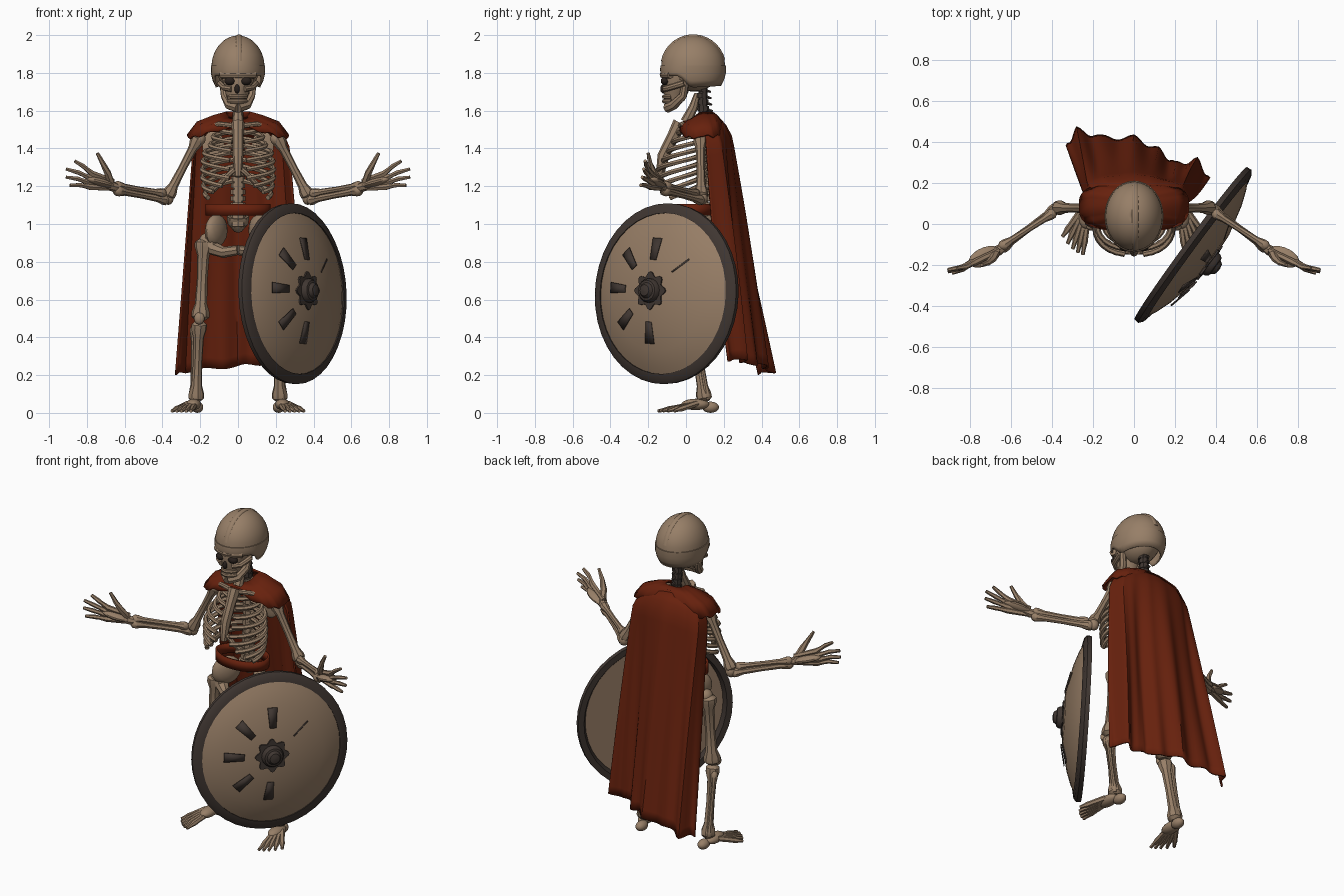
import bpy, bmesh, math
from math import sin, cos, pi
from mathutils import Vector, Matrix

cube = bpy.data.objects.get("Cube")
if cube:
    bpy.data.objects.remove(cube)


def material(name, rgb):
    m = bpy.data.materials.new(name)
    m.use_nodes = True
    m.diffuse_color = (*rgb, 1)
    m.node_tree.nodes["Principled BSDF"].inputs["Base Color"].default_value = (*rgb, 1)
    return m


BONE = material("bone", (0.31, 0.212, 0.137))
WOOD = material("shield_tan", (0.31, 0.208, 0.133))
RED = material("red_cloth", (0.135, 0.015, 0.004))
DARK = material("dark_metal", (0.05, 0.037, 0.031))
HOLLOW = material("hollow_shadow", (0.022, 0.015, 0.012))
made = []


def finish(name, bm, mat, solid=0):
    bmesh.ops.recalc_face_normals(bm, faces=bm.faces)
    mesh = bpy.data.meshes.new(name)
    bm.to_mesh(mesh)
    bm.free()
    mesh.materials.append(mat)
    ob = bpy.data.objects.new(name, mesh)
    bpy.context.collection.objects.link(ob)
    if solid:
        mod = ob.modifiers.new("thickness", "SOLIDIFY")
        mod.thickness = solid
        mod.offset = 0
    made.append(ob)
    return ob


def grid(name, rows, mat, closed=True, cap=False, loop=False, solid=0):
    """Skin a list of point rows."""
    bm = bmesh.new()
    vs = [[bm.verts.new(p) for p in row] for row in rows]
    n = len(rows[0])
    for i in range(len(vs) if loop else len(vs) - 1):
        a, b = vs[i], vs[(i + 1) % len(vs)]
        for j in range(n if closed else n - 1):
            k = (j + 1) % n
            bm.faces.new((a[j], a[k], b[k], b[j]))
    if cap:
        bm.faces.new(vs[0])
        bm.faces.new(vs[-1])
    return finish(name, bm, mat, solid)


def tube(name, pts, radii, mat=BONE, sides=8, flat=1):
    pts = [Vector(p) for p in pts]
    if not isinstance(radii, (list, tuple)):
        radii = [radii] * len(pts)
    rows = []
    for i, p in enumerate(pts):
        d = pts[min(i + 1, len(pts) - 1)] - pts[max(i - 1, 0)]
        q = d.to_track_quat("Z", "Y")
        rows.append([p + q @ Vector((flat * radii[i] * cos(2 * pi * j / sides),
                                     radii[i] * sin(2 * pi * j / sides), 0)) for j in range(sides)])
    return grid(name, rows, mat, cap=True)


def long_bone(name, p, q, r):
    """Slim shaft with knobbed ends."""
    p, q = Vector(p), Vector(q)
    shape = ((0, .6), (.04, 1.1), (.1, 1.1), (.2, .75), (.5, .65), (.8, .75), (.9, 1.1), (.96, 1.1), (1, .6))
    return tube(name, [p.lerp(q, t) for t, _ in shape], [r * k for _, k in shape])


def ball(name, loc, size, mat=BONE, aim=None):
    bm = bmesh.new()
    q = Vector(aim).to_track_quat("Z", "Y").to_matrix().to_4x4() if aim else Matrix()
    bmesh.ops.create_uvsphere(bm, u_segments=14, v_segments=9, radius=1,
                              matrix=Matrix.Translation(loc) @ q @ Matrix.Diagonal((*size, 1)))
    return finish(name, bm, mat)


def lathe(name, profile, mat, frame, sides=40, **kw):
    rows = [[frame @ Vector((r * cos(2 * pi * j / sides), r * sin(2 * pi * j / sides), z))
             for j in range(sides)] for r, z in profile]
    return grid(name, rows, mat, **kw)


# Skull
ball("cranium", (0, .04, 1.83), (.118, .145, .13))
tube("face", [(0, -.03, 1.82), (0, -.045, 1.76), (-.005, -.055, 1.7), (-.005, -.06, 1.655)],
     [.09, .086, .066, .05], sides=12)
tube("brow", [(s * .088, -.06 - .06 * cos(s * 1.2), 1.79) for s in (-1, -.5, 0, .5, 1)], .02)
ball("nose_hollow", (-.005, -.12, 1.715), (.014, .016, .024), HOLLOW)
for s in (-1, 1):
    ball("eye_socket", (s * .043, -.112, 1.757), (.03, .022, .022), HOLLOW)
    tube("cheekbone", [(s * .035, -.112, 1.715), (s * .075, -.085, 1.722), (s * .095, -.01, 1.745)], .016)
    tube("jaw_side", [(s * .082, .0, 1.76), (s * .07, -.015, 1.68), (s * .045, -.065, 1.63),
                      (0, -.098, 1.615)], [.018, .022, .026, .027])
for z in (1.65, 1.674):
    tube("teeth", [(.045 * sin(a) - .003, -.07 - .045 * cos(a), z) for a in (-1.4, -.7, 0, .7, 1.4)], .012)

# Helmet with brow band and neck guard
rows = []
for i in range(13):
    row = []
    for j in range(48):
        a = 2 * pi * j / 48
        guard = min(max((sin(a) + .45) / .35, 0), 1)
        rim = 1.785 - .06 * guard + .008 * max(sin(a), 0)
        low = math.asin((rim - 1.825) / .168)
        band = math.asin(.01 / .168)
        phi = low + (band - low) * i / 3 if i < 4 else band + (pi / 2 - .03 - band) * (i - 4) / 8
        k = 1.025 if i < 4 else 1
        row.append((.137 * k * cos(phi) * cos(a), .038 + .166 * k * cos(phi) * sin(a), 1.825 + .168 * sin(phi)))
    rows.append(row)
grid("helmet", rows, BONE, solid=.01)
ball("helmet_crown", (0, .038, 1.985), (.02, .02, .01))
tube("helmet_crest", [(.005, .038 - .166 * cos(t), 1.828 + .168 * sin(t))
                      for t in [.2 + .18 * i for i in range(16)]], .008, flat=2)

# Spine and neck
for i in range(22):
    z = 1.0 + i * .034
    neck = z > 1.57
    y = .09 + .02 * sin((z - 1) * 5)
    r = .03 if neck else .042 - .012 * (z - 1) / .6
    tube("vertebra", [(0, y, z - .013), (0, y, z + .013)], r, DARK if neck else BONE)
    tube("vertebra_spur", [(0, y, z), (0, y + .05, z - .015)], [.013, .006], DARK if neck else BONE, 6)
tube("spinal_core", [(0, .09, .98), (0, .1, 1.3), (0, .09, 1.57)], .026)
tube("neck_core", [(0, .09, 1.55), (0, .09, 1.74)], .024, DARK)
tube("throat", [(0, .06, 1.69), (0, .04, 1.62), (0, .0, 1.54)], [.016, .024, .03])

# Rib cage
for s in (-1, 1):
    for i in range(9):
        w = .18 * sin(.75 + i * .155) + (.01 if i > 2 else -.01)
        depth = .07 + .055 * min(i / 4, 1)
        end = 2.95 if i < 6 else 2.75 - .35 * (i - 6)
        pts = []
        for k in range(13):
            a = .1 + (end - .1) * k / 12
            pts.append((s * w * sin(a) ** .85, .1 - depth + depth * cos(a),
                        1.53 - i * .037 - (.04 + .009 * i) * a / pi * 1.3))
        tube("rib", pts, .0135, sides=6)
    tube("costal_arch", [(s * .02, -.135, 1.29), (s * .07, -.135, 1.24), (s * .13, -.09, 1.18)], .015)
    tube("collarbone", [(s * .02, -.03, 1.52), (s * .1, -.02, 1.53), (s * .21, .06, 1.48)], .014)
    ball("shoulder_blade", (s * .13, .13, 1.41), (.06, .012, .085))
tube("breastbone", [(0, -.03, 1.535), (0, -.07, 1.46), (0, -.12, 1.36), (0, -.14, 1.25)],
     [.04, .032, .032, .02], flat=.9)

# Pelvis and belt
tube("sacrum", [(0, .1, 1.04), (0, .11, 1.0), (0, .12, .96)], [.06, .055, .02])
for s in (-1, 1):
    ball("hip_wing", (s * .115, .05, .965), (.04, .09, .085), aim=(s * .35, -.5, 1))
    tube("pelvic_arch", [(s * .15, .04, .93), (s * .13, .03, .87), (s * .075, -.015, .85), (0, -.04, .862)],
         [.045, .04, .03, .026])
belt = [(.165, 1.045), (.165, 1.105)]
grid("belt", [[(r * cos(pi * j / 16), .045 + .65 * r * sin(pi * j / 16), z) for j in range(32)]
              for r, z in belt], RED, solid=.012)

# Arms and legs
for s in (-1, 1):
    def P(x, y, z):
        return Vector((s * x, y, z))
    ball("shoulder_joint", P(.205, .075, 1.45), (.035, .035, .035))
    long_bone("upper_arm", P(.205, .075, 1.465), P(.375, .08, 1.14), .033)
    long_bone("forearm_outer", P(.37, .085, 1.125), P(.655, -.125, 1.18), .026)
    long_bone("forearm_inner", P(.385, .06, 1.16), P(.655, -.115, 1.205), .023)
    ball("elbow", P(.37, .085, 1.135), (.03, .03, .034))
    tube("wrist", [P(.62, -.1, 1.187), P(.66, -.128, 1.197), P(.71, -.15, 1.21)], [.018, .026, .024])
    ball("palm", P(.73, -.16, 1.22), (.046, .022, .085), aim=P(.9, -.4, .25))
    for k in range(4):
        root = P(.66, -.128, 1.188 + .013 * k)
        knuckle = P(.79 - .008 * abs(k - 1), -.185, 1.195 + .024 * k)
        tip = P((.89, .91, .91, .865)[k], -.24 + .008 * k, 1.205 + .043 * k)
        mid = knuckle.lerp(tip, .5) + Vector((0, -.008, .006))
        tube("finger", [root, knuckle, knuckle.lerp(mid, .6), mid, tip], [.014, .017, .012, .013, .009], sides=6)
    tube("thumb", [P(.67, -.13, 1.21), P(.69, -.17, 1.27), P(.715, -.19, 1.32), P(.745, -.2, 1.375)],
         [.02, .019, .014, .009], sides=6)

    ball("hip_joint", P(.165, .04, .91), (.042, .042, .042))
    long_bone("thigh_bone", P(.18, .04, .92), P(.2, .025, .49), .044)
    ball("kneecap", P(.205, -.015, .5), (.028, .018, .032))
    long_bone("shin_bone", P(.205, .025, .485), P(.222, .1, .06), .038)
    long_bone("calf_bone", P(.235, .05, .46), P(.24, .115, .07), .018)
    ball("heel", P(.215, .13, .03), (.032, .045, .03))
    ball("instep", P(.235, .05, .045), (.04, .075, .03))
    for k in range(5):
        tip = P(.25 + .025 * k, -.15 + .004 * k * k + .006 * k, .01)
        root = P(.222 + .01 * k, .06, .05)
        tube("toe", [root, root.lerp(tip, .55), root.lerp(tip, .7), root.lerp(tip, .85), tip],
             [.017, .015, .016, .011, .009], sides=6)

# Cape hanging from shoulders to shins
top = [(-.225, .1), (-.22, .17), (-.15, .21), (-.03, .22), (.08, .22), (.17, .2), (.23, .17), (.26, .1)]
hem = [(-.33, .37), (-.28, .46), (-.16, .42), (0, .42), (.12, .36), (.2, .29), (.31, .31), (.37, .21)]


def along(curve, u):
    f = min(u, .9999) * (len(curve) - 1)
    i = int(f)
    return Vector(curve[i]).lerp(Vector(curve[i + 1]), f - i)


rows = []
for i in range(25):
    v = i / 24
    tuck = max(0, 1 - v / .1) ** 2
    row = []
    for j in range(57):
        u = j / 56
        p = along(top, u).lerp(along(hem, u), v)
        fold = .013 * v * sin(u * 44 + 1.5 * v) + .012 * sin(pi * v) * sin(u * 17)
        end = .2 + .13 * u - .05 * u * u + .008 * sin(u * 30)
        start = 1.575 - .83 * p.x * p.x
        row.append((p.x * (1 - .25 * tuck), p.y + fold - .06 * tuck * sin(pi * u), start + (end - start) * v))
    rows.append(row)
grid("cape", rows, RED, closed=False, solid=.01)

# Mantle over the shoulders, tucked under the cape behind
rows = []
for rx, ry, z, lift in ((.06, .055, 1.59, 0), (.13, .085, 1.57, .1), (.215, .11, 1.535, .4), (.265, .12, 1.465, 1)):
    row = []
    for j in range(48):
        c, s = cos(pi * j / 24), sin(pi * j / 24)
        x = rx * math.copysign(abs(c) ** .65, c)
        y = .09 + ry * (.88 if s > 0 else 1) * math.copysign(abs(s) ** .65, s)
        front = max(-s, 0)
        row.append((x, y, z - .035 * front + lift * (.085 * (1 - abs(c)) * (s < 0) + .008 * sin(j * 1.6))))
    rows.append(row)
grid("mantle", rows, RED, solid=.012)

# Round shield with an off-centre hub
frame = Matrix.Translation((.277, -.094, .63)) @ Vector((.8, -.59, .04)).to_track_quat("Z", "Y").to_matrix().to_4x4()
oval = frame @ Matrix.Diagonal((.985, 1.015, 1, 1))
hub = frame @ Matrix.Translation((-.022, .012, 0))
lathe("shield_face", [(.435, .03), (.38, .056), (.3, .085), (.15, .12), (.02, .125)], WOOD, oval, cap=True, solid=.012)
lathe("shield_rim", [(.47, 0), (.472, .025), (.455, .04), (.42, .048), (.42, .022), (.435, .0)], DARK, oval, loop=True)
lathe("shield_boss", [(.066, .11), (.064, .15), (.054, .165), (.042, .168), (.03, .185), (.008, .19)],
      DARK, hub, sides=16, cap=True)
star = [[hub @ Vector((r * cos(pi * j / 24), r * sin(pi * j / 24), z))
         for j in range(48) for r in [.09 + .012 * cos(pi * j / 3)]] for z in (.1, .137)]
grid("boss_flange", star, DARK, cap=True)
for k in range(8):
    a = k * pi / 4 - .06
    full = 2 <= k <= 6
    rad, side = Vector((cos(a), sin(a), 0)), Vector((-sin(a), cos(a), 0))
    bm = bmesh.new()
    corners = ((.165, -1), (.28, -1), (.28, 1 if full else -.7), (.165, 1 if full else -.6))
    bm.faces.new([bm.verts.new(hub @ (rad * r + side * w * (.012 + .08 * (r - .1)) * 1.1
                  + Vector((0, 0, .13 - .005 * cos(a) - (r - .15) * .233)))) for r, w in corners])
    finish("shield_ray", bm, DARK, solid=.006)

# Smooth shading with sharp edges kept
bpy.ops.object.select_all(action="DESELECT")
for ob in made:
    ob.select_set(True)
bpy.context.view_layer.objects.active = made[0]
bpy.ops.object.shade_smooth_by_angle(angle=math.radians(40))
